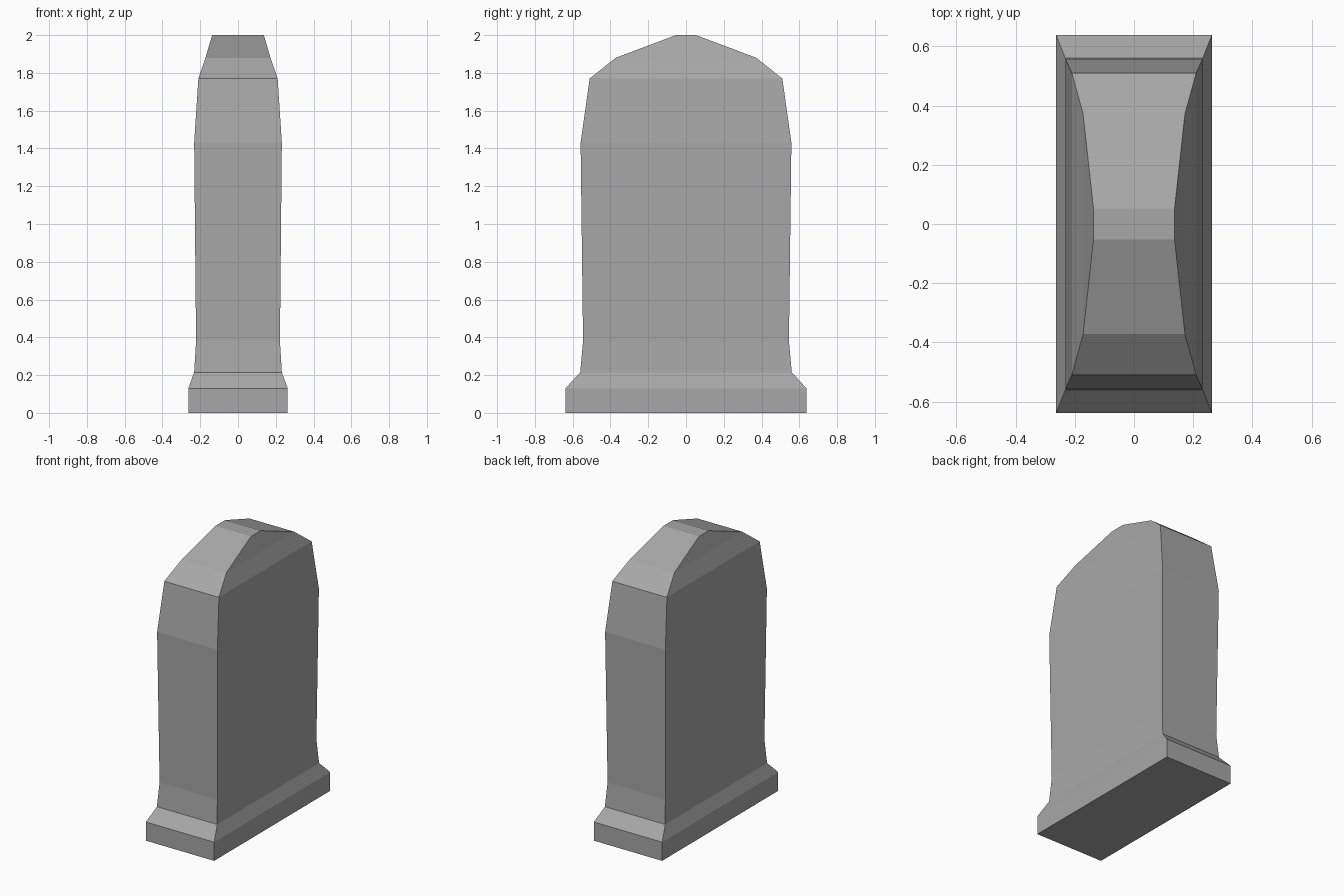
import bpy, bmesh

if "Cube" in bpy.data.objects:
    bpy.data.objects.remove(bpy.data.objects["Cube"])

stone = bpy.data.materials.new("grey stone")
stone.diffuse_color = (0.39, 0.39, 0.39, 1)
stone.use_nodes = True
stone.node_tree.nodes["Principled BSDF"].inputs["Base Color"].default_value = stone.diffuse_color


def loft(name, sections):
    """Stack of centred rectangles (z, half width, half depth) joined into a solid."""
    bm = bmesh.new()
    rings = [[bm.verts.new((sx * hx, sy * hy, z))
              for sx, sy in ((-1, -1), (1, -1), (1, 1), (-1, 1))]
             for z, hx, hy in sections]
    for low, high in zip(rings, rings[1:]):
        for i in range(4):
            j = (i + 1) % 4
            bm.faces.new((low[i], low[j], high[j], high[i]))
    bm.faces.new(rings[0][::-1])
    bm.faces.new(rings[-1])
    bmesh.ops.recalc_face_normals(bm, faces=bm.faces)
    mesh = bpy.data.meshes.new(name)
    bm.to_mesh(mesh)
    bm.free()
    mesh.materials.append(stone)
    obj = bpy.data.objects.new(name, mesh)
    bpy.context.collection.objects.link(obj)
    return obj


# Plinth, sloped shoulder, slightly flared slab and peaked crown in one stone
loft("gravestone", [
    (0.00, 0.263, 0.638),
    (0.13, 0.263, 0.638),
    (0.215, 0.232, 0.56),
    (0.38, 0.222, 0.545),
    (1.43, 0.232, 0.558),
    (1.77, 0.21, 0.51),
    (1.88, 0.172, 0.372),
    (2.00, 0.137, 0.053),
])
